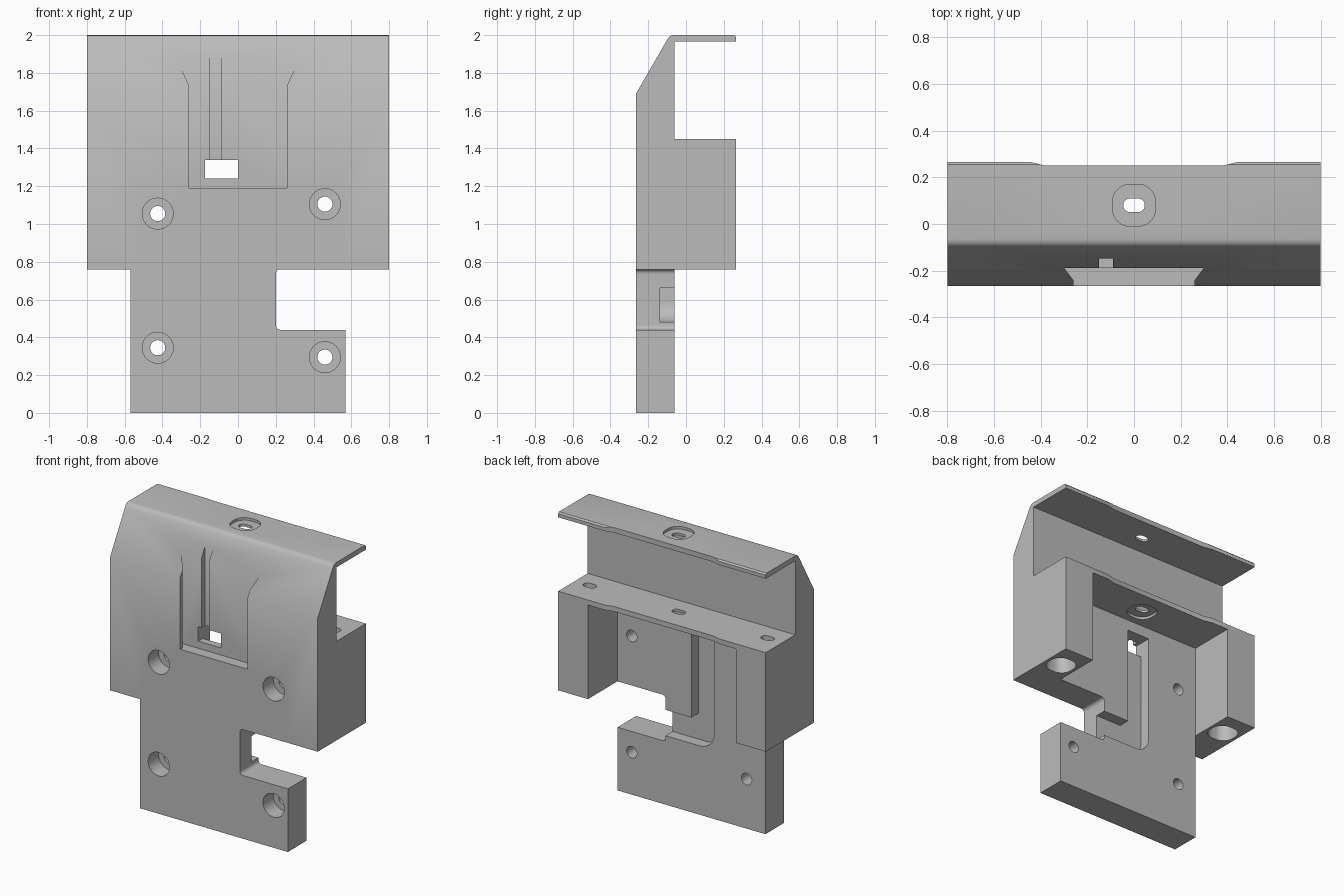
import bpy, bmesh, math
from mathutils import Vector

cube = bpy.data.objects.get("Cube")
if cube:
    bpy.data.objects.remove(cube, do_unlink=True)

FRONT, BACK, REAR = -0.265, -0.06, 0.265

grey = bpy.data.materials.new("plain_grey")
grey.use_nodes = True
colour = (0.5, 0.5, 0.5, 1)
grey.diffuse_color = colour
grey.node_tree.nodes["Principled BSDF"].inputs["Base Color"].default_value = colour


def prism(name, pts, axis, lo, hi):
    """Extrude a 2D outline along an axis between lo and hi."""
    place = {"x": lambda a, b: (lo, a, b),
             "y": lambda a, b: (a, lo, b),
             "z": lambda a, b: (a, b, lo)}[axis]
    step = Vector([hi - lo if c == axis else 0 for c in "xyz"])
    bm = bmesh.new()
    base = bm.faces.new([bm.verts.new(place(*p)) for p in pts])
    top = bmesh.ops.extrude_face_region(bm, geom=[base])["geom"]
    bmesh.ops.translate(bm, vec=step,
                        verts=[g for g in top if isinstance(g, bmesh.types.BMVert)])
    bmesh.ops.recalc_face_normals(bm, faces=bm.faces[:])
    mesh = bpy.data.meshes.new(name)
    bm.to_mesh(mesh)
    bm.free()
    mesh.materials.append(grey)
    obj = bpy.data.objects.new(name, mesh)
    bpy.context.collection.objects.link(obj)
    return obj


def rounded(cx, cy, hx, hy, radii, seg=8):
    """Rectangle outline; radii run from upper right, counterclockwise."""
    pts = []
    for i, (sx, sy) in enumerate([(1, 1), (-1, 1), (-1, -1), (1, -1)]):
        r = radii[i]
        n = seg if r else 0
        for k in range(n + 1):
            t = (i + k / max(n, 1)) * math.pi / 2
            pts.append((cx + sx * (hx - r) + r * math.cos(t),
                        cy + sy * (hy - r) + r * math.sin(t)))
    return pts


def rect(x0, x1, y0, y1, radii=(0, 0, 0, 0)):
    return rounded((x0 + x1) / 2, (y0 + y1) / 2, (x1 - x0) / 2, (y1 - y0) / 2, radii)


def circle(cx, cy, r, seg=32):
    return [(cx + r * math.cos(math.tau * k / seg),
             cy + r * math.sin(math.tau * k / seg)) for k in range(seg)]


# Main bracket: side profile with sloped face, top lip and rear block
profile = [(FRONT, 0), (FRONT, 1.69), (-0.1, 1.975), (-0.092, 1.988), (-0.08, 1.997),
           (-0.065, 2), (0.255, 2), (REAR, 1.99), (REAR, 1.965), (BACK, 1.965),
           (BACK, 1.45), (REAR, 1.45), (REAR, 0.76), (BACK, 0.76), (BACK, 0)]
bracket = prism("bracket_body", profile, "x", -0.8, 0.8)


def cut(pts, axis, lo, hi):
    cutter = prism("cutter", pts, axis, lo, hi)
    cutter.hide_render = True
    mod = bracket.modifiers.new("cut", "BOOLEAN")
    mod.operation, mod.solver, mod.object = "DIFFERENCE", "EXACT", cutter
    bpy.context.view_layer.objects.active = bracket
    bpy.ops.object.modifier_apply(modifier=mod.name)
    mesh = cutter.data
    bpy.data.objects.remove(cutter)
    bpy.data.meshes.remove(mesh)


# Narrow lower plate and side notch
cut(rect(-1, -0.57, -0.1, 0.76), "y", -0.5, 0.5)
cut(rect(0.57, 1, -0.1, 0.76), "y", -0.5, 0.5)
cut(rect(0.2, 0.9, 0.44, 0.76, (0, 0.025, 0.025, 0)), "y", -0.5, BACK + 0.1)

# Hollow between the rear pillars, leaving a shelf
cut(rect(-0.57, 0.57, 0.6, 1.415), "y", BACK, 0.5)

# Shallow relief along the rear edges of lip and shelf
cut([(-0.44, REAR), (-0.38, 0.25), (0.38, 0.25), (0.44, REAR), (0.44, 0.4), (-0.44, 0.4)],
    "z", 1.3, 2.1)

# Dovetail pocket in the front, with its narrow groove and window
dovetail = [(-0.26, -0.4), (0.26, -0.4), (0.26, -0.24), (0.3, -0.188),
            (-0.3, -0.188), (-0.26, -0.24)]
cut(dovetail, "z", 1.19, 2.2)
cut(rect(-0.15, -0.09, 1.3, 2.2), "y", -0.4, -0.147)
cut(rect(-0.175, 0, 1.24, 1.34), "y", -0.4, 0.1)

# Angled cable channel on the back, from the window to the notch
arc = [(-0.065 - 0.11 * math.sin(t), 0.59 - 0.11 * math.cos(t))
       for t in [k * math.pi / 16 for k in range(9)]]
cut([(0.3, 0.48)] + arc + [(-0.175, 1.34), (0, 1.34), (0, 0.66), (0.3, 0.66)],
    "y", -0.138, 0.1)

# Counterbored screw holes
for x, z in [(-0.425, 1.055), (0.46, 1.105), (-0.425, 0.345), (0.46, 0.295)]:
    cut(circle(x, z, 0.04), "y", -0.4, 0.1)
    cut(circle(x, z, 0.082), "y", -0.4, -0.15)

# Oval fixing slots: recessed in lip and shelf, deep pockets in the pillars
OY = 0.08
slot = [0.028] * 4
recess = [0.075] * 4
cut(rounded(0, OY, 0.046, 0.029, slot), "z", 1.3, 2.2)
cut(rounded(0, OY, 0.092, 0.09, recess), "z", 1.982, 2.2)
cut(rounded(0, OY, 0.092, 0.09, recess), "z", 1.3, 1.433)
for x in (-0.685, 0.685):
    cut(rounded(x, OY, 0.046, 0.029, slot), "z", 1.2, 1.6)
    cut(rounded(x, OY, 0.092, 0.09, recess), "z", 0.6, 1.415)

# Soft shading across the gentle bend only
bpy.ops.object.select_all(action="DESELECT")
bracket.select_set(True)
bpy.context.view_layer.objects.active = bracket
bpy.ops.object.shade_smooth_by_angle(angle=math.radians(31))
